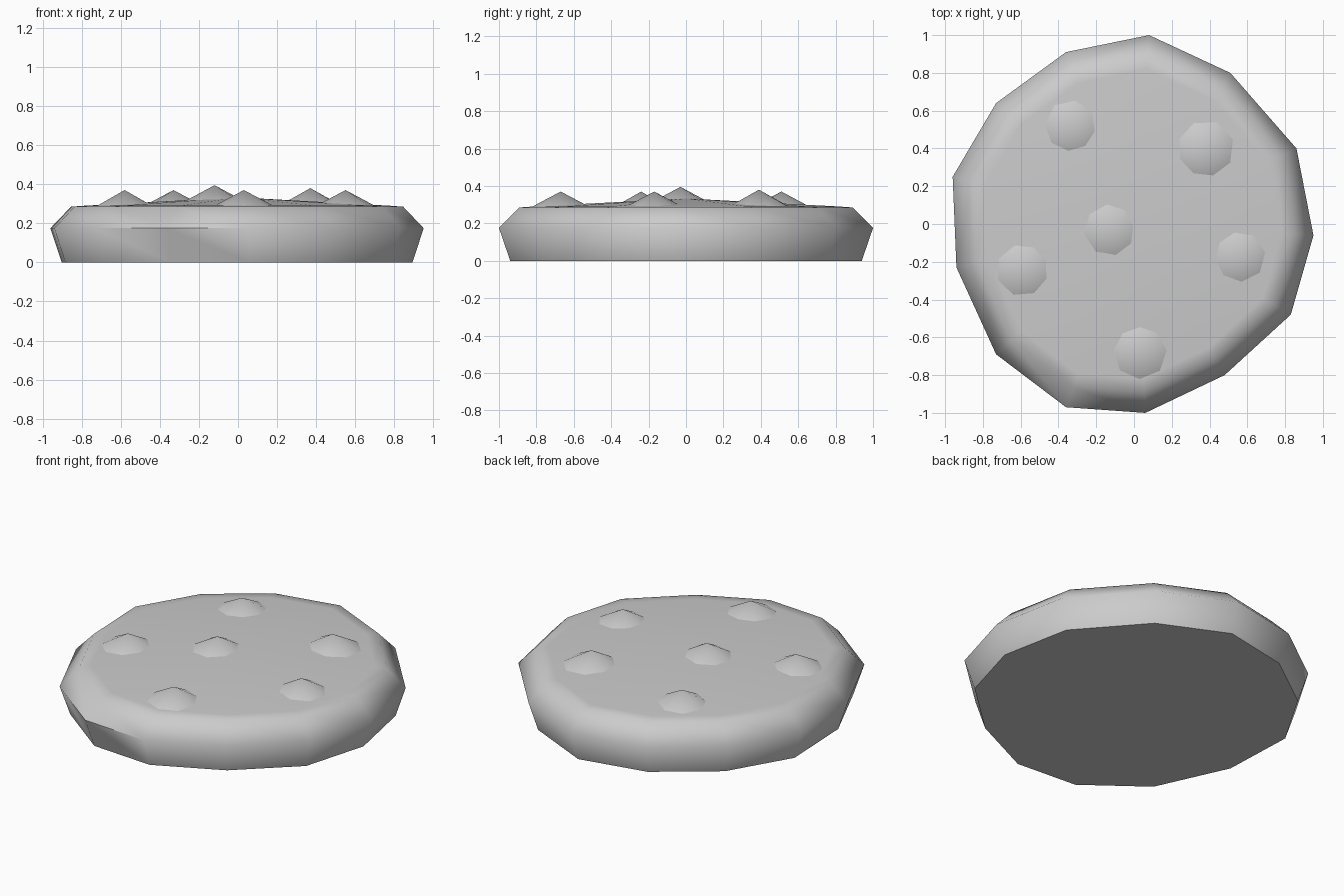
import bpy, bmesh, math
from mathutils import Matrix

cube = bpy.data.objects.get("Cube")
if cube:
    bpy.data.objects.remove(cube, do_unlink=True)

# One pale grey material
grey = bpy.data.materials.new("pale grey")
grey.use_nodes = True
colour = (0.6, 0.6, 0.6, 1)
grey.diffuse_color = colour
grey.node_tree.nodes["Principled BSDF"].inputs["Base Color"].default_value = colour


def make_object(name, bm):
    bmesh.ops.recalc_face_normals(bm, faces=bm.faces)
    mesh = bpy.data.meshes.new(name)
    bm.to_mesh(mesh)
    bm.free()
    mesh.materials.append(grey)
    obj = bpy.data.objects.new(name, mesh)
    bpy.context.collection.objects.link(obj)
    bpy.ops.object.select_all(action="DESELECT")
    obj.select_set(True)
    bpy.context.view_layer.objects.active = obj
    bpy.ops.object.shade_smooth_by_angle(angle=math.radians(62))
    return obj


# Irregular round body: one outline, scaled at each level of the profile
outline = [(0.08, 1.0), (0.51, 0.80), (0.86, 0.40), (0.95, -0.06), (0.83, -0.48),
           (0.48, -0.80), (0.06, -1.0), (-0.36, -0.97), (-0.73, -0.69),
           (-0.94, -0.23), (-0.96, 0.25), (-0.73, 0.64), (-0.36, 0.91)]
profile = [(0.94, 0.0), (1.0, 0.175), (0.89, 0.285), (0.82, 0.29)]

bm = bmesh.new()
rings = [[bm.verts.new((x * s, y * s, z)) for x, y in outline] for s, z in profile]
n = len(outline)
for low, high in zip(rings, rings[1:]):
    for i in range(n):
        j = (i + 1) % n
        bm.faces.new((low[i], low[j], high[j], high[i]))
bm.faces.new(rings[0])

# Slightly domed top
centre = bm.verts.new((0, 0, 0.333))
for i in range(n):
    bm.faces.new((rings[-1][i], rings[-1][(i + 1) % n], centre))
make_object("body", bm)

# Low pointed bumps: x, y, tip height, turn in degrees
bumps = [(-0.33, 0.51, 0.37, -8), (0.37, 0.39, 0.38, 20), (-0.12, -0.03, 0.395, 10),
         (0.55, -0.17, 0.37, 8), (-0.58, -0.24, 0.37, 22), (0.03, -0.67, 0.37, 0)]
depth = 0.09
for k, (x, y, tip, turn) in enumerate(bumps, 1):
    bm = bmesh.new()
    place = (Matrix.Translation((x, y, tip - depth / 2))
             @ Matrix.Rotation(math.radians(turn), 4, "Z"))
    bmesh.ops.create_cone(bm, cap_ends=True, segments=8, radius1=0.17,
                          radius2=0, depth=depth, matrix=place)
    bmesh.ops.remove_doubles(bm, verts=bm.verts, dist=0.0001)
    make_object(f"bump_{k}", bm)
